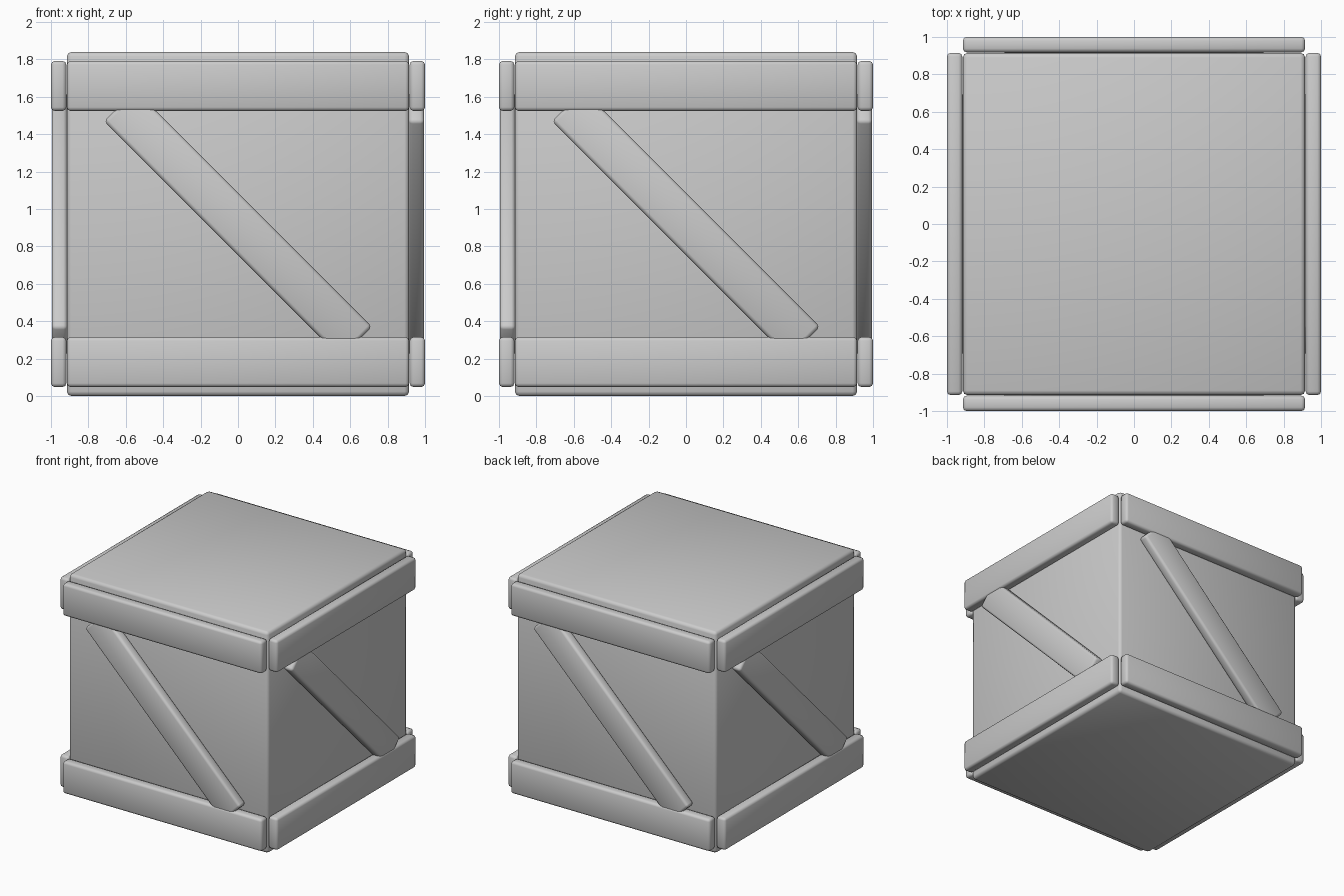
import bpy
from math import radians
from mathutils import Matrix, Vector

cube = bpy.data.objects.get("Cube")
if cube:
    bpy.data.objects.remove(cube, do_unlink=True)

grey = bpy.data.materials.new("plain grey")
grey.use_nodes = True
colour = (0.6, 0.6, 0.6, 1)
grey.diffuse_color = colour
grey.node_tree.nodes["Principled BSDF"].inputs["Base Color"].default_value = colour

MID = 0.92  # height of the crate's centre


def plank(name, size, place, bevel=0.02):
    """Smooth-shaded box with rounded edges, placed by a matrix."""
    bpy.ops.mesh.primitive_cube_add(size=1)
    ob = bpy.context.object
    ob.name = ob.data.name = name
    ob.data.transform(Matrix.Diagonal((*size, 1)))
    ob.matrix_world = place
    ob.data.materials.append(grey)
    mod = ob.modifiers.new("rounded edges", "BEVEL")
    mod.width = bevel
    mod.segments = 2
    bpy.ops.object.shade_smooth()
    return ob


# Main crate body
plank("crate_body", (1.83, 1.83, 1.84), Matrix.Translation((0, 0, MID)), 0.025)

# Each side: two horizontal rails and a diagonal brace, turned about the centre
for i, side in enumerate(("front", "left", "back", "right")):
    turn = Matrix.Rotation(radians(90 * i), 4, "Z")
    for level, sign in (("top", 1), ("bottom", -1)):
        spot = Vector((0, -0.959, MID + sign * 0.738))
        plank(f"{side}_{level}_rail", (1.83, 0.082, 0.267),
              turn @ Matrix.Translation(spot))
    tilt = Matrix.Rotation(radians(45), 4, "Y")
    plank(f"{side}_diagonal_brace", (1.79, 0.082, 0.235),
          turn @ Matrix.Translation((0, -0.954, MID)) @ tilt)
